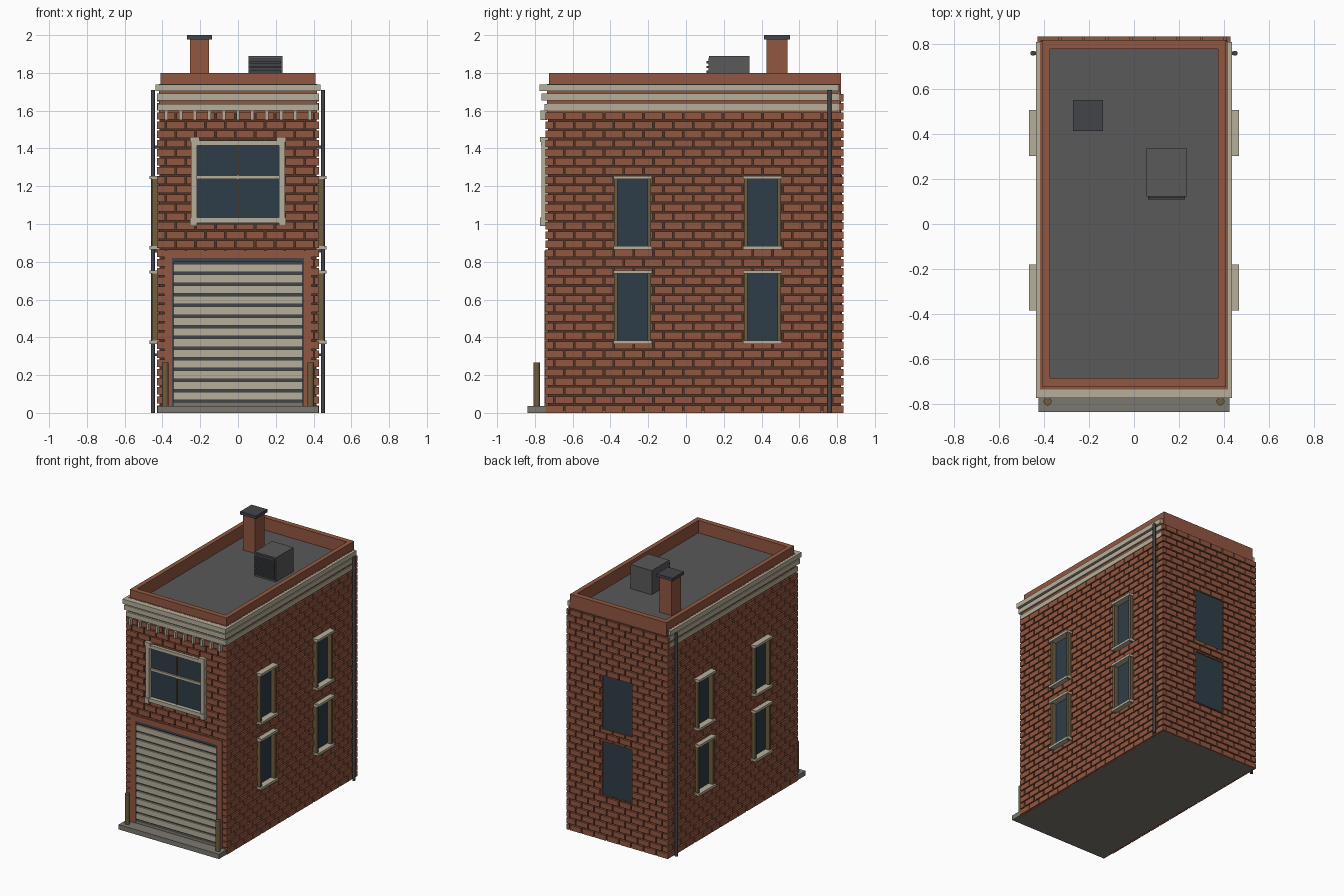
import bpy, bmesh
from mathutils import Matrix, Vector

default_cube = bpy.data.objects.get("Cube")
if default_cube:
    bpy.data.objects.remove(default_cube)


def material(name, red, green, blue):
    mat = bpy.data.materials.new(name)
    mat.use_nodes = True
    colour = (red, green, blue, 1)
    mat.diffuse_color = colour
    mat.node_tree.nodes["Principled BSDF"].inputs["Base Color"].default_value = colour
    return mat


brick = material("brick red", .29, .095, .052)
mortar = material("dark mortar", .085, .033, .021)
cream = material("cream stone", .47, .43, .33)
glass = material("blue grey glass", .028, .047, .065)
roof_grey = material("roof grey", .1, .1, .1)
concrete = material("concrete", .2, .19, .16)
olive = material("olive brown", .16, .11, .05)
slate = material("dark slate", .055, .06, .068)


def finish(name, bm, mat):
    mesh = bpy.data.meshes.new(name)
    bm.to_mesh(mesh)
    bm.free()
    mesh.materials.append(mat)
    obj = bpy.data.objects.new(name, mesh)
    bpy.context.scene.collection.objects.link(obj)
    return obj


def boxes(name, mat, *bounds):
    """One object from boxes given as x, x, y, y, z, z limits."""
    bm = bmesh.new()
    for x0, x1, y0, y1, z0, z1 in bounds:
        centre = Vector((x0 + x1, y0 + y1, z0 + z1)) / 2
        size = Matrix.Diagonal((x1 - x0, y1 - y0, z1 - z0, 1))
        bmesh.ops.create_cube(bm, size=1, matrix=Matrix.Translation(centre) @ size)
    return finish(name, bm, mat)


def mirrored(bounds):
    """The boxes plus their copies across x = 0."""
    return bounds + [(-b[1], -b[0], *b[2:]) for b in bounds]


def cylinder(name, mat, x, y, z0, z1, radius, sides=12):
    bm = bmesh.new()
    bmesh.ops.create_cone(bm, cap_ends=True, segments=sides, radius1=radius, radius2=radius,
                          depth=z1 - z0, matrix=Matrix.Translation((x, y, (z0 + z1) / 2)))
    obj = finish(name, bm, mat)
    for face in obj.data.polygons:
        face.use_smooth = abs(face.normal.z) < .5


def subtract(rect, holes):
    """Pieces of a wall rectangle (u, u, z, z) left outside the holes."""
    if not holes:
        return [rect]
    u0, u1, z0, z1 = rect
    a, b, c, d = holes[0]
    if u1 <= a or u0 >= b or z1 <= c or z0 >= d:
        pieces = [rect]
    else:
        low, high = max(z0, c), min(z1, d)
        pieces = [(u0, u1, z0, c), (u0, u1, d, z1), (u0, a, low, high), (b, u1, low, high)]
    return [q for p in pieces if p[1] - p[0] > .002 and p[3] - p[2] > .002
            for q in subtract(p, holes[1:])]


def brick_rects(u0, u1, top, holes):
    """Running bond courses with mortar gaps."""
    length, course, gap = .105, .0485, .009
    rects = []
    for row in range(round(top / course)):
        z = row * course
        u = u0 - (row % 2) * length / 2
        while u < u1:
            left, right = max(u, u0), min(u + length - gap, u1)
            if right - left > .005:
                rects += subtract((left, right, z, z + course - gap), holes)
            u += length
    return rects


# Main dimensions
HALF, FRONT, BACK, TOP = .415, -.73, .82, 1.7
OUT = .015
X, Y0, Y1 = HALF + OUT, FRONT - OUT, BACK + OUT
side_windows = [(y, y + .195, z, z + .39) for y in (-.38, .307) for z in (.365, .865)]
back_windows = [(-.126, .126, z, z + .41) for z in (.345, .85)]
front_holes = [(-.39, .39, 0, .86), (-.25, .25, 1, 1.44)]

# Solid core, foundation and brick skins
boxes("wall_core", mortar, (-HALF, HALF, FRONT, BACK, .01, TOP))
boxes("foundation", concrete, (-HALF, HALF, FRONT, BACK, 0, .01))
boxes("front_bricks", brick, *[(u, v, Y0, FRONT + .01, a, b)
                               for u, v, a, b in brick_rects(-X, X, 1.6, front_holes)])
boxes("back_bricks", brick, *[(u, v, BACK - .01, Y1, a, b)
                              for u, v, a, b in brick_rects(-X, X, TOP, back_windows)])
boxes("side_bricks", brick, *mirrored([(HALF - .01, X, u, v, a, b)
                                       for u, v, a, b in brick_rects(Y0, Y1, 1.6, side_windows)]))

# Roof, parapet and plain frieze behind the cornice
boxes("roof", roof_grey, (-.38, .38, -.69, .785, TOP - .01, TOP + .005))
boxes("parapet", brick, *mirrored([(.375, .41, -.725, .82, TOP, 1.8)]),
      (-.375, .375, -.725, -.685, TOP, 1.8), (-.375, .375, .78, .82, TOP, 1.8))
boxes("frieze", brick, *mirrored([(.4, .418, FRONT, .815, 1.59, 1.74)]),
      (-.418, .418, FRONT - .006, FRONT + .03, 1.59, 1.74))

# Cornice bands round the front and sides, with dentils below
bands = []
for z, reach, front in ((1.6, .425, -.75), (1.655, .43, -.765), (1.703, .437, -.775)):
    bands += mirrored([(.405, reach, -.715, .81, z, z + .036)])
    bands.append((-reach, reach, front, -.715, z, z + .036))
boxes("cornice", cream, *bands)
boxes("dentils", cream, *[(x - .009, x + .009, -.77, -.735, 1.55, 1.602)
                          for x in [(i - 5) * .076 for i in range(11)]])

# Front window
boxes("front_window_glass", glass, (-.23, .23, FRONT - .008, FRONT, 1.02, 1.43))
boxes("front_window_frame", cream,
      *mirrored([(.217, .248, -.765, FRONT, 1.01, 1.43), (.205, .254, -.772, FRONT, 1.435, 1.46),
                 (.217, .254, -.772, FRONT, .99, 1.034)]),
      (-.25, .25, -.768, FRONT, 1.416, 1.442), (-.25, .25, -.768, FRONT, 1.005, 1.034),
      (-.217, .217, -.75, FRONT, 1.237, 1.256))
boxes("front_window_mullion", olive, (-.005, .005, -.746, FRONT, 1.034, 1.416))

# Side windows: recessed glass, olive jambs, cream sills and lintels
panes, jambs, sills = [], [], []
for a, b, low, high in side_windows:
    panes.append((HALF, HALF + .005, a, b, low, high))
    jambs += [(HALF, .455, a, a + .018, low, high), (HALF, .455, b - .018, b, low, high)]
    sills += [(HALF, .468, a - .005, b + .005, z, z + .018) for z in (low, high - .018)]
boxes("side_window_glass", glass, *mirrored(panes))
boxes("side_window_jambs", olive, *mirrored(jambs))
boxes("side_window_sills", cream, *mirrored(sills))

# Back windows
boxes("back_window_glass", glass, *[(a, b, BACK, BACK + .005, c, d) for a, b, c, d in back_windows])

# Garage door with brick surround and slate frame
boxes("door_surround", brick, *mirrored([(.35, .39, -.75, FRONT, .01, .86)]),
      (-.35, .35, -.75, FRONT, .82, .86))
boxes("door_frame", slate, *mirrored([(.338, .352, -.747, FRONT, .035, .82)]),
      (-.34, .34, -.747, FRONT, .8, .82), (-.34, .34, FRONT - .004, FRONT, .035, .81))
pitch = .0565
boxes("door_slats", cream, *[(-.338, .338, -.745, FRONT, z, z + pitch - .013)
                             for z in [.067 + i * pitch for i in range(13)]])
boxes("door_bottom_bar", concrete, (-.338, .338, -.748, FRONT, .035, .058))

# Front step and bollards
boxes("front_step", concrete, (-.425, .425, -.838, FRONT, 0, .037))
for side, label in ((1, "left"), (-1, "right")):
    cylinder(label + "_bollard", olive, side * .385, -.79, .03, .268, .018)
    cylinder(label + "_downpipe", slate, side * .45, .76, 0, 1.71, .011)
boxes("pipe_brackets", slate, *mirrored([(HALF, .452, .753, .767, z, z + .015)
                                         for z in (.3, .85, 1.4)]))

# Chimney
boxes("chimney", brick, (-.255, -.153, .425, .537, TOP, 1.98))
boxes("chimney_cap", slate, (-.271, -.137, .413, .551, 1.977, 2))

# Rooftop vent unit with louvres
boxes("vent_unit", roof_grey, (.055, .235, .123, .336, TOP, 1.89))
boxes("vent_grille", slate, (.062, .228, .118, .124, 1.715, 1.88))
boxes("vent_louvres", slate, *[(.062, .228, .108, .12, z, z + .012)
                               for z in [1.725 + i * .025 for i in range(6)]])
